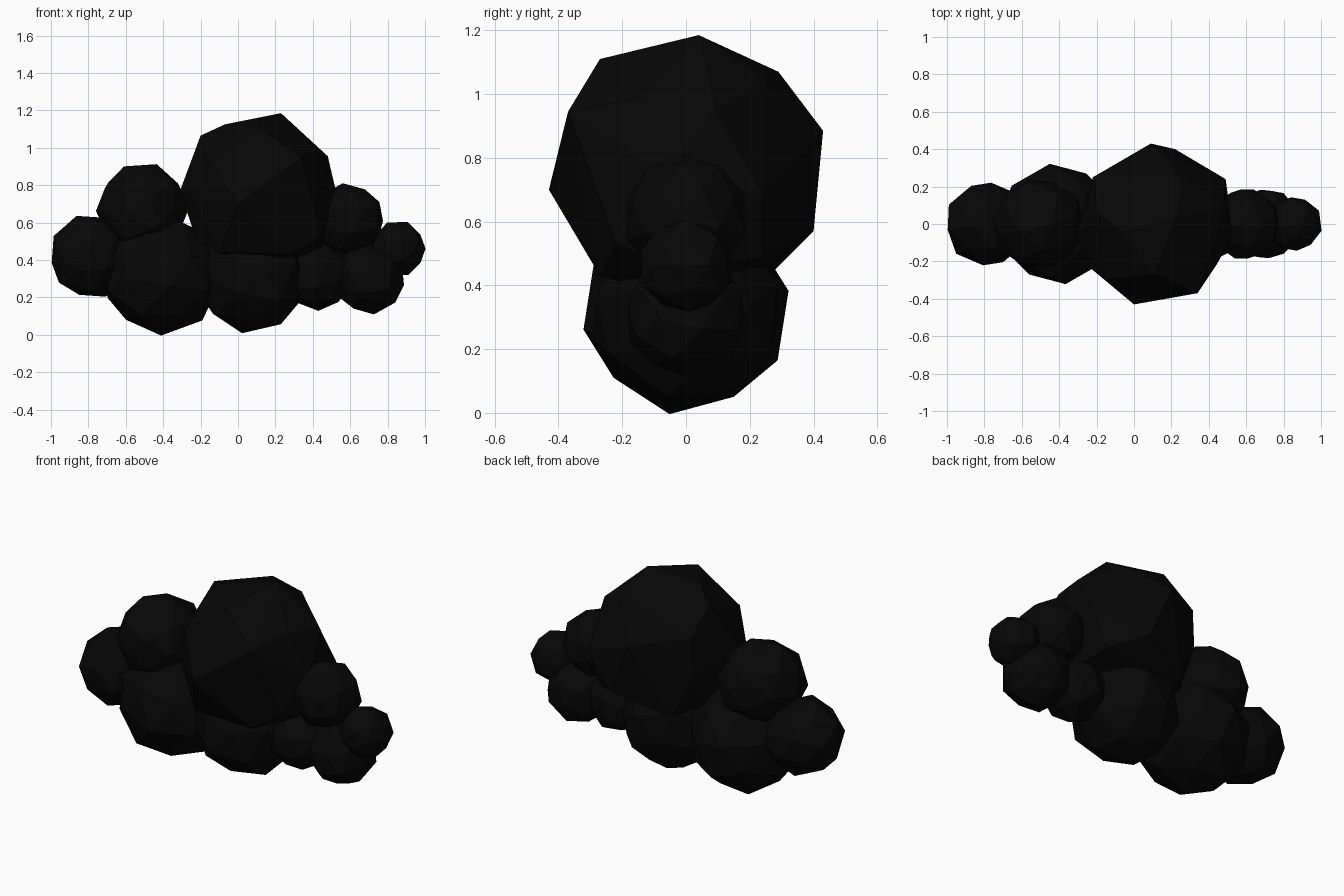
import bpy, bmesh, math
from mathutils import Vector, Matrix

if "Cube" in bpy.data.objects:
    bpy.data.objects.remove(bpy.data.objects["Cube"])

PHI = (1 + math.sqrt(5)) / 2
S = (-1, 1)

# 32-point faceted ball: dodecahedron corners plus slightly flattened face centres
dirs = [Vector((a, b, c)).normalized() for a in S for b in S for c in S]
for a in S:
    for b in S:
        for p, k in (((0, a / PHI, b * PHI), 1.0), ((a, 0, b * PHI), 0.94)):
            for i in range(3):
                dirs.append(Vector(p[i:] + p[:i]).normalized() * k)

dark = bpy.data.materials.new("dark")
dark.diffuse_color = (0.002, 0.002, 0.002, 1)
dark.use_nodes = True
dark.node_tree.nodes["Principled BSDF"].inputs["Base Color"].default_value = dark.diffuse_color


def frame(u, v):
    """Orthonormal frame from two corner directions."""
    u, v = Vector(u).normalized(), Vector(v).normalized()
    a, b = (u + v).normalized(), (u - v).normalized()
    return Matrix((a, b, a.cross(b))).transposed()


BASE = frame((1, 1, 1), (1, 1, -1)).transposed()


def hull(name, points, loc=(0, 0, 0)):
    """Flat-faced convex lump around the points."""
    bm = bmesh.new()
    for p in points:
        bm.verts.new(p)
    bmesh.ops.convex_hull(bm, input=bm.verts[:])
    loose = [v for v in bm.verts if not v.link_faces]
    bmesh.ops.delete(bm, geom=loose, context='VERTS')
    bmesh.ops.recalc_face_normals(bm, faces=bm.faces[:])
    me = bpy.data.meshes.new(name)
    bm.to_mesh(me)
    bm.free()
    me.materials.append(dark)
    ob = bpy.data.objects.new(name, me)
    ob.location = loc
    bpy.context.collection.objects.link(ob)


def puff(name, x, z, r, u, v):
    """Faceted ball turned so that corners point along u and v."""
    rot = frame(u, v) @ BASE
    hull(name, [rot @ d * r for d in dirs], (x, 0, z))


# Large irregular central puff
hull("main_puff", [
    (.23, .04, 1.185), (.09, .43, .885), (.22, .40, .57), (0, -.43, .70),
    (.34, -.37, .945), (-.20, .06, 1.065), (.11, -.27, 1.11), (-.07, -.04, 1.125),
    (.03, .29, 1.07), (.25, .25, 1.05), (-.21, .25, .95), (-.15, -.30, .92),
    (.49, .24, .69), (.48, .09, .955), (.42, -.14, .99), (.53, -.06, .74),
    (-.31, -.06, .77), (-.24, -.23, .75), (-.22, .25, .72), (.44, -.22, .53),
    (.40, .24, .49), (.28, -.27, .43), (-.10, -.27, .44), (-.10, .28, .45),
    (.1, 0, .36), (-.22, -.14, .50), (-.22, .12, .50), (.45, 0, .44)])
# Left side of the cloud
puff("left_lower_puff", -0.408, 0.322, 0.33, (0, -.07, -.31), (.04, -.31, -.08))
puff("left_upper_puff", -0.51, 0.672, 0.252, (.08, 0, .23), (-.19, .1, .14))
puff("left_end_puff", -0.785, 0.42, 0.23, (-.10, 0, .21), (-.21, .10, .04))
# Underside
puff("bottom_puff", 0.07, 0.315, 0.31, (-.04, 0, -.295), (.25, .1, -.15))
# Right side of the cloud
puff("right_small_puff", 0.43, 0.315, 0.187, (0, 0, -.18), (-.13, -.12, -.06))
puff("right_lower_puff", 0.70, 0.305, 0.198, (-.01, 0, -.19), (.18, .05, 0))
puff("right_upper_puff", 0.59, 0.615, 0.198, (-.04, -.01, .19), (.16, .05, .08))
puff("right_end_puff", 0.855, 0.46, 0.152, (.05, 0, .15), (.13, .07, 0))
